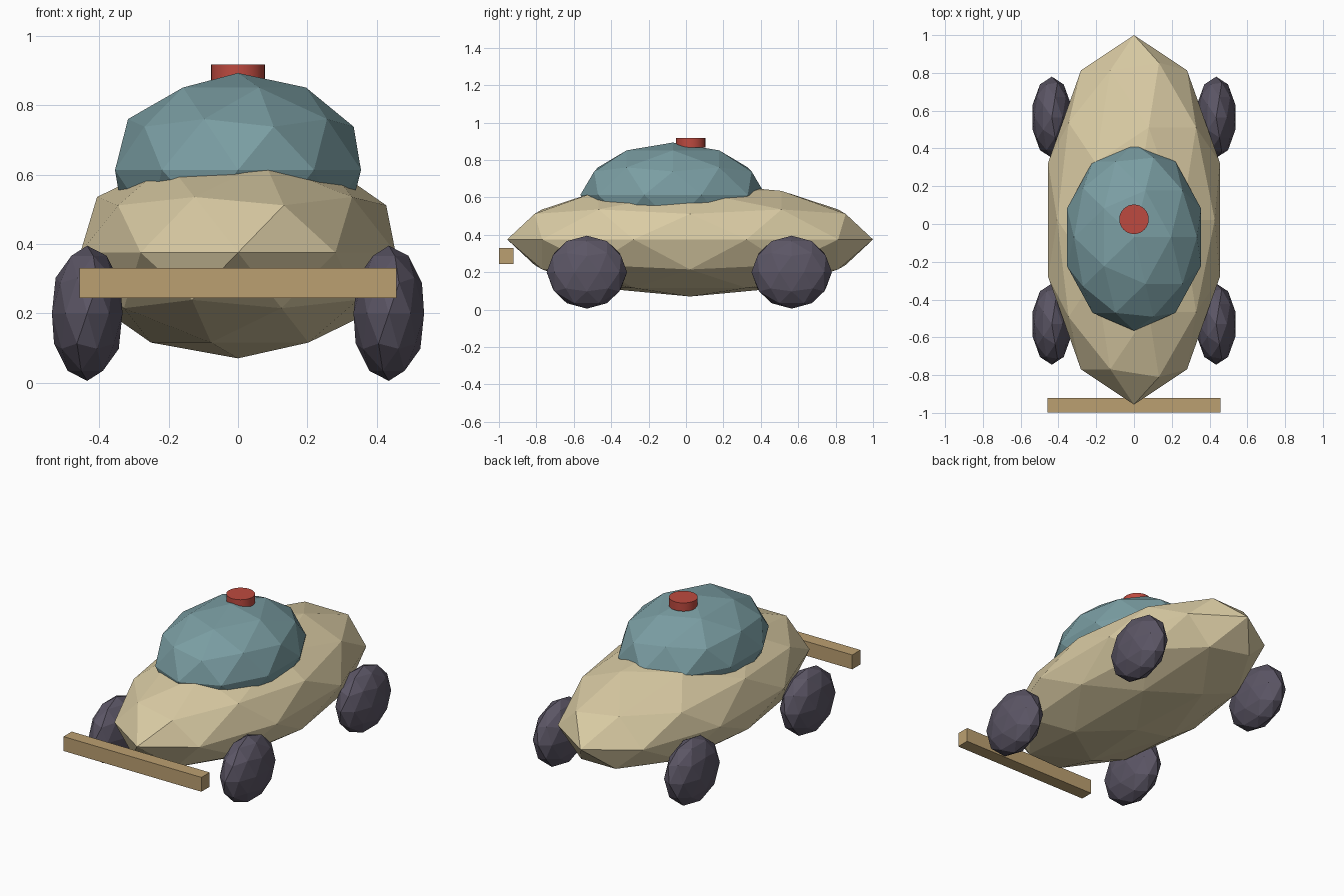
import bpy
import math

cube = bpy.data.objects.get("Cube")
if cube:
    bpy.data.objects.remove(cube, do_unlink=True)


def material(name, rgb):
    mat = bpy.data.materials.new(name)
    mat.use_nodes = True
    colour = (*rgb, 1.0)
    mat.diffuse_color = colour
    mat.node_tree.nodes["Principled BSDF"].inputs["Base Color"].default_value = colour
    return mat


cream = material("cream", (0.70, 0.60, 0.37))
glass_blue = material("glass blue", (0.195, 0.34, 0.365))
dark_tyre = material("dark tyre", (0.105, 0.092, 0.13))
signal_red = material("signal red", (0.51, 0.068, 0.05))
tan = material("tan", (0.50, 0.35, 0.165))


def finish(name, scale, mat):
    obj = bpy.context.object
    obj.name = obj.data.name = name
    obj.scale = scale
    bpy.ops.object.transform_apply(location=False, rotation=False, scale=True)
    obj.data.materials.append(mat)
    return obj


def faceted_ellipsoid(name, centre, radii, mat):
    bpy.ops.mesh.primitive_ico_sphere_add(subdivisions=2, radius=1, location=centre)
    return finish(name, radii, mat)


# Hull and canopy
faceted_ellipsoid("body", (0, 0.022, 0.375), (0.478, 0.978, 0.305), cream)
faceted_ellipsoid("cabin", (0, -0.07, 0.613), (0.373, 0.495, 0.28), glass_blue)

# Four wheels
for end, y in (("front", -0.53), ("rear", 0.565)):
    for side, x in (("left", 0.435), ("right", -0.435)):
        faceted_ellipsoid(f"{end}_{side}_wheel", (x, y, 0.2),
                          (0.107, 0.215, 0.195), dark_tyre)

# Roof light
bpy.ops.mesh.primitive_cylinder_add(vertices=32, radius=0.078, depth=0.05,
                                    location=(0, 0.025, 0.892))
finish("roof_light", (1, 1, 1), signal_red)
bpy.ops.object.shade_smooth_by_angle(angle=math.radians(30))

# Front bumper
bpy.ops.mesh.primitive_cube_add(size=1, location=(0, -0.96, 0.287))
finish("front_bumper", (0.914, 0.078, 0.086), tan)
